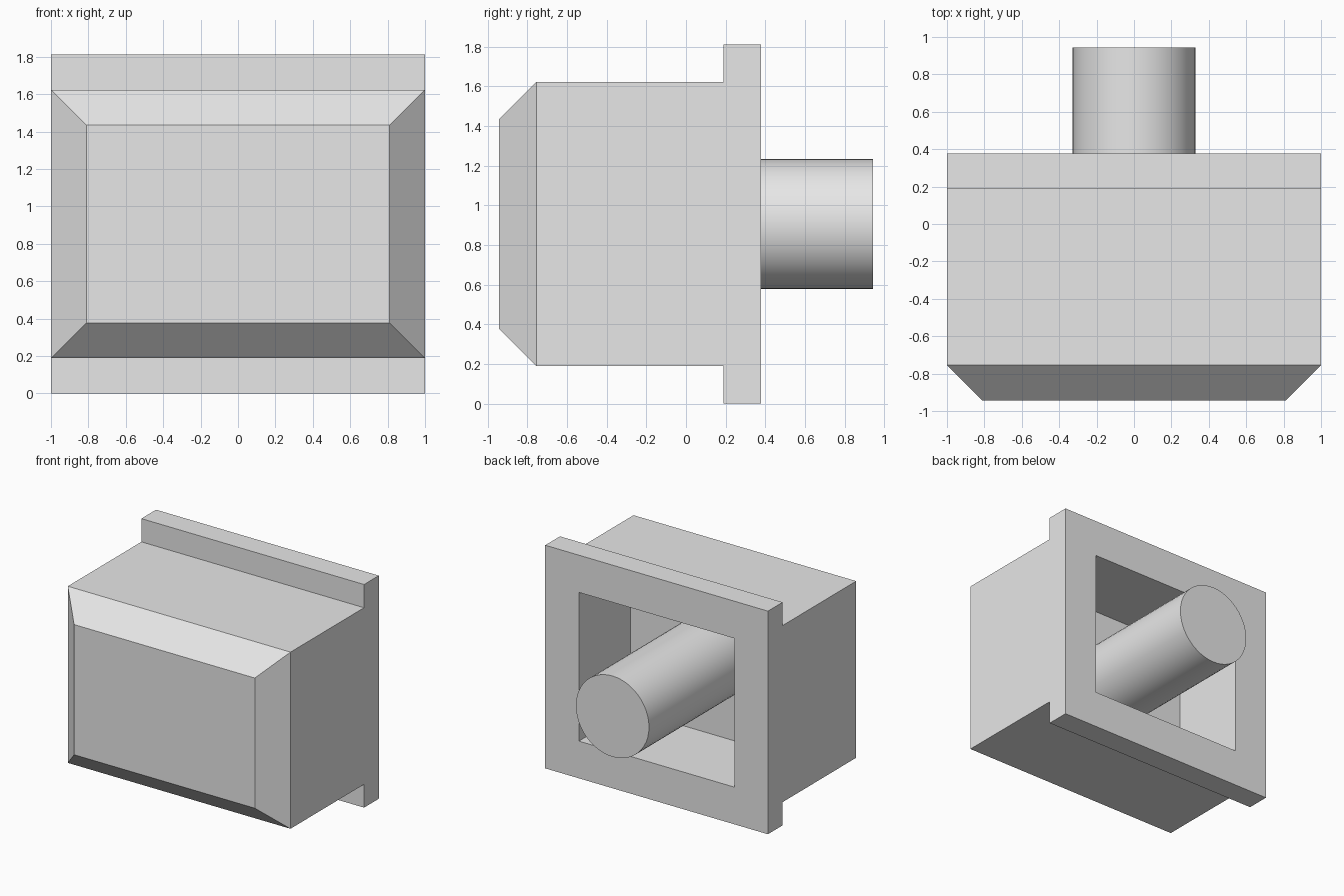
import bpy
import bmesh
from mathutils import Matrix, Vector

if "Cube" in bpy.data.objects:
    bpy.data.objects.remove(bpy.data.objects["Cube"])

U = 2 / 10.6          # design module: the width is 10.6 modules
MID = 4.8 * U         # height of the centre line

grey = bpy.data.materials.new("plain_grey")
grey.use_nodes = True
grey.diffuse_color = (0.8, 0.8, 0.8, 1)
grey.node_tree.nodes["Principled BSDF"].inputs["Base Color"].default_value = (0.8, 0.8, 0.8, 1)


def add_object(name, bm):
    bmesh.ops.recalc_face_normals(bm, faces=bm.faces[:])
    mesh = bpy.data.meshes.new(name)
    bm.to_mesh(mesh)
    bm.free()
    mesh.materials.append(grey)
    obj = bpy.data.objects.new(name, mesh)
    bpy.context.collection.objects.link(obj)
    return obj


# Housing with flange: T-shaped side profile swept across the width
half_profile = [(-4 * U, 3.8 * U), (U, 3.8 * U), (U, MID), (2 * U, MID)]
profile = half_profile + [(y, -z) for y, z in reversed(half_profile)]
bm = bmesh.new()
left, right = [[bm.verts.new((x, y, MID + z)) for y, z in profile] for x in (1, -1)]
bm.faces.new(left)
bm.faces.new(right[::-1])
for i in range(len(profile)):
    j = (i + 1) % len(profile)
    bm.faces.new((left[i], right[i], right[j], left[j]))
bmesh.ops.recalc_face_normals(bm, faces=bm.faces[:])

# Chamfered front
front = min(bm.faces, key=lambda f: f.calc_center_median().y)
bmesh.ops.inset_region(bm, faces=[front], thickness=U, depth=0, use_even_offset=True)
bmesh.ops.translate(bm, verts=front.verts[:], vec=Vector((0, -U, 0)))

# Rectangular cavity in the back
back = max(bm.faces, key=lambda f: f.calc_center_median().y)
bmesh.ops.inset_region(bm, faces=[back], thickness=1.6 * U, depth=0, use_even_offset=True)
floor = bmesh.ops.extrude_discrete_faces(bm, faces=[back])["faces"][0]
bmesh.ops.translate(bm, verts=floor.verts[:], vec=Vector((0, -3.5 * U, 0)))
add_object("housing", bm)

# Round rod standing out of the cavity
start, end = -1.5 * U, 5 * U
bm = bmesh.new()
bmesh.ops.create_cone(
    bm, cap_ends=True, segments=48, radius1=1.74 * U, radius2=1.74 * U, depth=end - start,
    matrix=Matrix.Translation((0, (start + end) / 2, MID)) @ Matrix.Rotation(1.5708, 4, "X"))
rod = add_object("rod", bm)
bpy.ops.object.select_all(action="DESELECT")
rod.select_set(True)
bpy.context.view_layer.objects.active = rod
bpy.ops.object.shade_smooth_by_angle()
